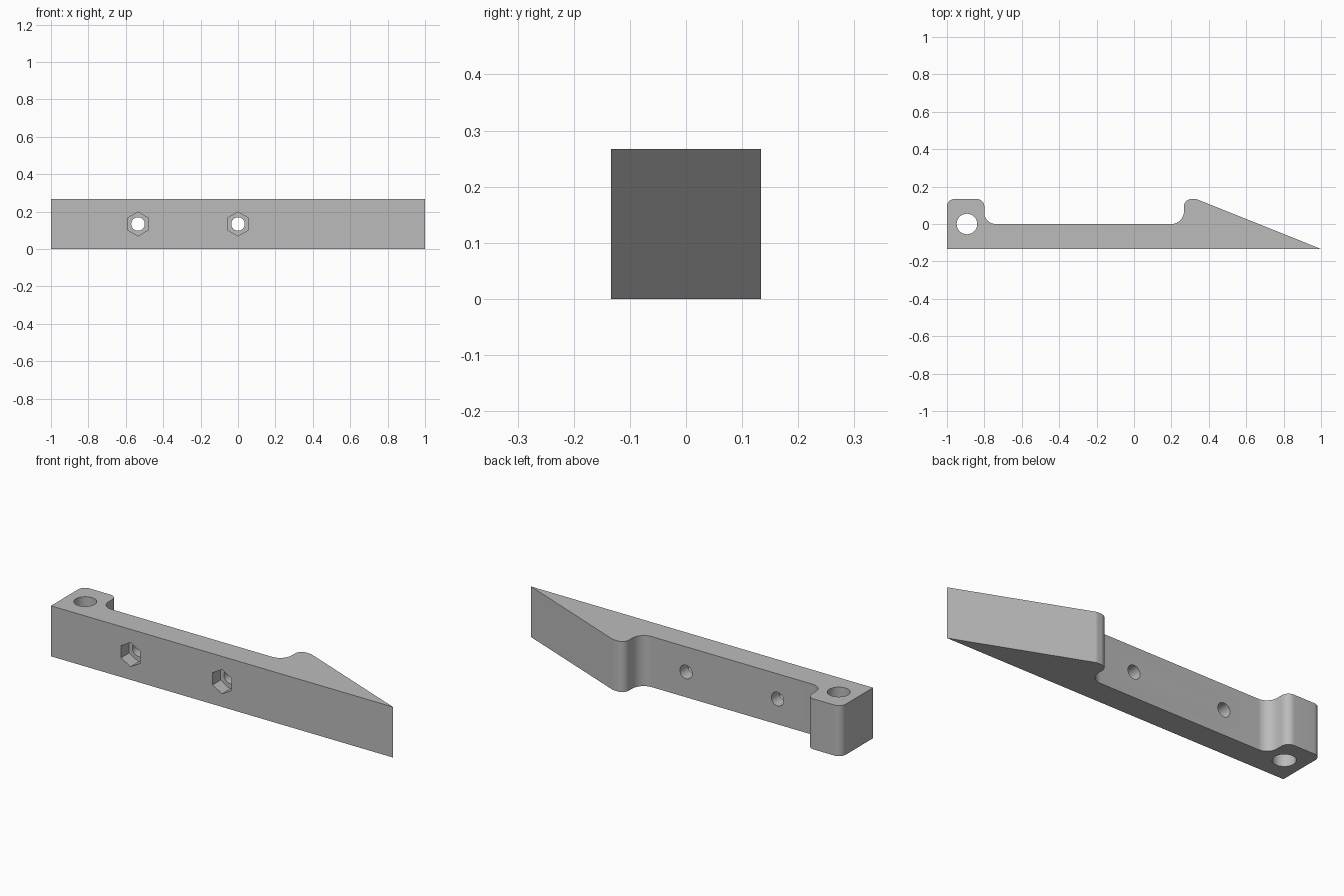
import bpy
import bmesh
from math import pi, sin, tan
from mathutils import Vector, Matrix

cube = bpy.data.objects.get("Cube")
if cube:
    bpy.data.objects.remove(cube)

H = 0.267          # height, equal to the depth
B = H / 2
STEPS = 10

grey = bpy.data.materials.new("plain grey")
grey.use_nodes = True
colour = (0.5, 0.5, 0.5, 1)
grey.diffuse_color = colour
grey.node_tree.nodes["Principled BSDF"].inputs["Base Color"].default_value = colour


def add_object(name, bm):
    bmesh.ops.recalc_face_normals(bm, faces=bm.faces)
    mesh = bpy.data.meshes.new(name)
    bm.to_mesh(mesh)
    bm.free()
    mesh.materials.append(grey)
    obj = bpy.data.objects.new(name, mesh)
    bpy.context.collection.objects.link(obj)
    return obj


def rounded(corners):
    """Outline points with each corner (x, y, radius) turned into an arc."""
    points = []
    for i, (x, y, r) in enumerate(corners):
        p = Vector((x, y))
        if not r:
            points.append(p)
            continue
        a = (Vector(corners[i - 1][:2]) - p).normalized()
        b = (Vector(corners[(i + 1) % len(corners)][:2]) - p).normalized()
        half = a.angle(b) / 2
        reach = r / tan(half)
        centre = p + (a + b).normalized() * (r / sin(half))
        start = p + a * reach - centre
        end = p + b * reach - centre
        for k in range(STEPS + 1):
            points.append(centre + start.lerp(end, k / STEPS).normalized() * r)
    return points


def cutter(name, centre, radius, depth, sides, turn):
    bm = bmesh.new()
    bmesh.ops.create_cone(bm, cap_ends=True, segments=sides, radius1=radius,
                          radius2=radius, depth=depth,
                          matrix=Matrix.Translation(centre) @ turn)
    obj = add_object(name, bm)
    obj.hide_render = True
    return obj


# Arm: rounded block, thin bar and wedge in one extruded outline
outline = rounded([
    (-1, -B, 0), (1, -B, 0), (0.333, B, 0.04), (0.267, B, 0.04),
    (0.267, 0, 0.067), (-0.8, 0, 0.06), (-0.8, B, 0.04), (-1, B, 0.04),
])
bm = bmesh.new()
base = bm.faces.new([bm.verts.new((p.x, p.y, 0)) for p in outline])
top = bmesh.ops.extrude_face_region(bm, geom=[base])
bmesh.ops.translate(bm, vec=(0, 0, H),
                    verts=[v for v in top["geom"] if isinstance(v, bmesh.types.BMVert)])
arm = add_object("wedge_arm", bm)

# Pivot hole, and two bolt holes with hexagonal nut pockets in the front
along_y = Matrix.Rotation(pi / 2, 4, "X")
cutters = [cutter("pivot_hole", (-0.893, 0, B), 0.055, 1, 48, Matrix())]
for x in (-0.535, 0):
    cutters.append(cutter("bolt_hole", (x, 0, B), 0.036, 1, 32, along_y))
    cutters.append(cutter("nut_pocket", (x, -B, B), 0.064, 0.134, 6, along_y))
for c in cutters:
    mod = arm.modifiers.new(c.name, "BOOLEAN")
    mod.operation = "DIFFERENCE"
    mod.solver = "EXACT"
    mod.object = c

# Bake the cuts, drop the cutters and shade the rounded parts smooth
bpy.context.view_layer.update()
arm.data = bpy.data.meshes.new_from_object(
    arm.evaluated_get(bpy.context.evaluated_depsgraph_get()))
arm.modifiers.clear()
for c in cutters:
    bpy.data.objects.remove(c)
bpy.ops.object.select_all(action="DESELECT")
arm.select_set(True)
bpy.context.view_layer.objects.active = arm
bpy.ops.object.shade_smooth_by_angle(angle=pi / 6)
